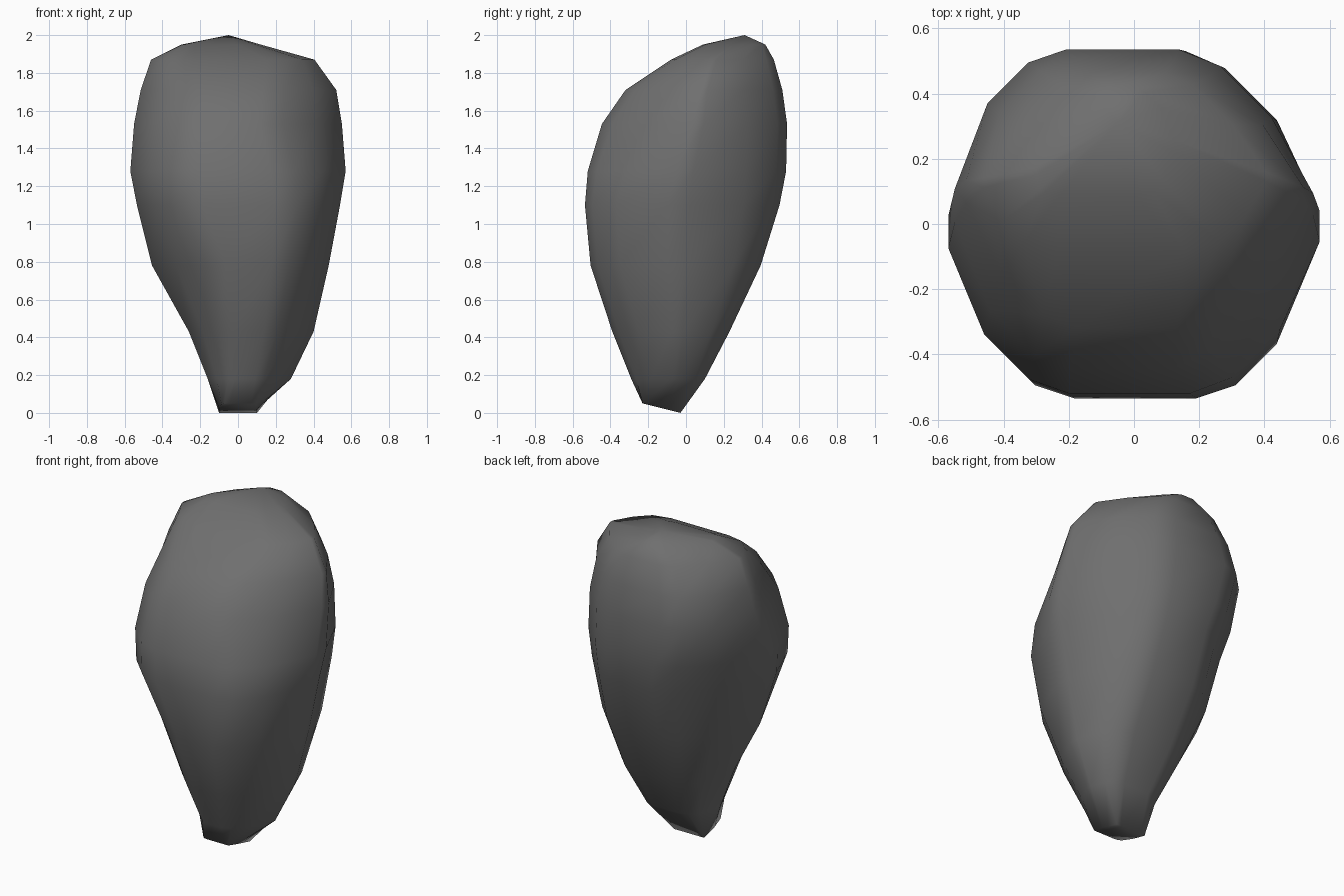
import bpy, bmesh
from math import cos, sin, pi
from mathutils import Vector

cube = bpy.data.objects.get("Cube")
if cube:
    bpy.data.objects.remove(cube, do_unlink=True)

# Each ring: height, then its reach in eight directions, counter-clockwise from +x
rings = [
    (0, .10, .05, -.03, .05, .10, .21, .23, .23),
    (.18, .28, .205, .10, .11, .16, .23, .29, .285),
    (.43, .40, .335, .23, .245, .26, .325, .39, .40),
    (.78, .48, .455, .395, .39, .455, .44, .505, .52),
    (1.1, .54, .515, .495, .47, .535, .565, .535, .57),
    (1.28, .57, .535, .53, .53, .57, .565, .52, .545),
    (1.53, .55, .53, .535, .58, .55, .50, .445, .445),
    (1.71, .52, .495, .51, .535, .515, .395, .32, .365),
    (1.87, .405, .43, .465, .46, .46, .28, .08, .225),
    (1.95, .12, .31, .42, .36, .30, .13, -.09, -.03),
]


def cross_section(reach):
    """Octagon bounded by the eight reaches; side corners are cut more."""
    corners = []
    for i in range(8):
        a, b = i * pi / 4, (i + 1) * pi / 4
        p, q = reach[i], reach[(i + 1) % 8]
        k = sin(b - a)
        corners.append(Vector(((p * sin(b) - q * sin(a)) / k,
                               (q * cos(a) - p * cos(b)) / k)))
    points = []
    for i, corner in enumerate(corners):
        cut = .38 if i % 4 in (0, 3) else .15
        points += [corner.lerp(corners[i - 1], cut),
                   corner.lerp(corners[(i + 1) % 8], cut)]
    return points


bm = bmesh.new()
loops = [[bm.verts.new((p.x, p.y, z)) for p in cross_section(reach)]
         for z, *reach in rings]

# The foot rises toward the front
for v in loops[0]:
    v.co.z = max(0, -.03 - v.co.y) / 4

# Skin the rings, then close the foot and the off-centre peak
n = len(loops[0])
for low, high in zip(loops, loops[1:]):
    for i in range(n):
        j = (i + 1) % n
        bm.faces.new((low[i], low[j], high[j], high[i]))
bm.faces.new(loops[0][::-1])
peak = bm.verts.new((-.05, .31, 2))
for i in range(n):
    bm.faces.new((loops[-1][i], loops[-1][(i + 1) % n], peak))
bmesh.ops.remove_doubles(bm, verts=bm.verts, dist=.004)
bmesh.ops.recalc_face_normals(bm, faces=bm.faces)
for face in bm.faces:
    face.smooth = True

mesh = bpy.data.meshes.new("stone")
bm.to_mesh(mesh)
bm.free()
stone = bpy.data.objects.new("stone", mesh)
bpy.context.collection.objects.link(stone)

# Dark grey stone
grey = bpy.data.materials.new("dark grey stone")
grey.use_nodes = True
grey.diffuse_color = (.16, .16, .16, 1)
grey.node_tree.nodes["Principled BSDF"].inputs["Base Color"].default_value = (.16, .16, .16, 1)
mesh.materials.append(grey)
